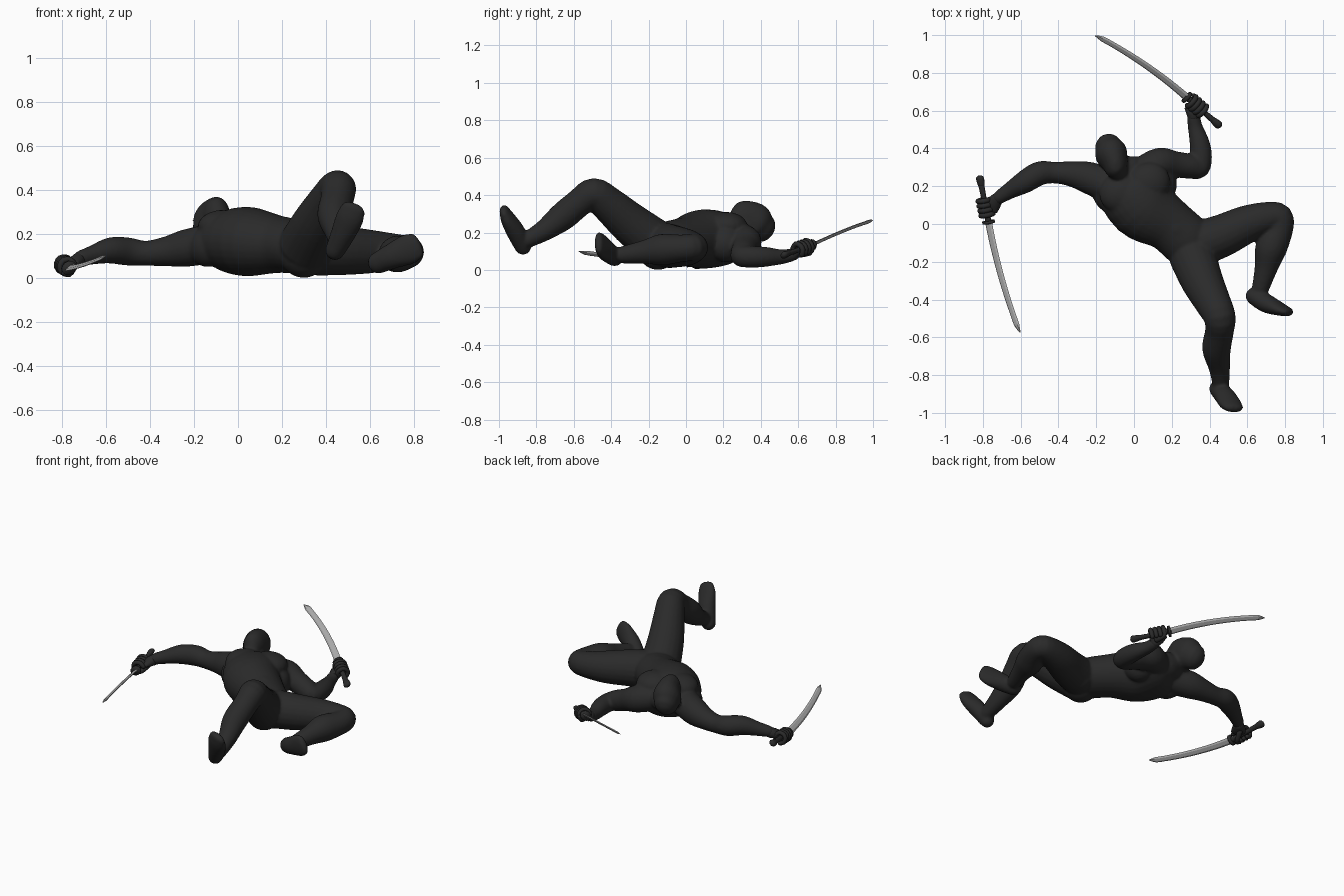
import bpy, bmesh, math
from mathutils import Vector as V, Matrix

if "Cube" in bpy.data.objects:
    bpy.data.objects.remove(bpy.data.objects["Cube"])


def material(name, c):
    m = bpy.data.materials.new(name)
    m.diffuse_color = (*c, 1)
    m.use_nodes = True
    m.node_tree.nodes["Principled BSDF"].inputs["Base Color"].default_value = m.diffuse_color
    return m


DARK = material("charcoal cloth", (0.023, 0.023, 0.023))
STEEL = material("steel grey", (0.42, 0.42, 0.42))


def spline(rows, n):
    """Catmull-Rom through rows of numbers."""
    out = []
    for i in range(len(rows) - 1):
        a, b, c, d = (rows[max(0, min(len(rows) - 1, i + k))] for k in (-1, 0, 1, 2))
        for j in range(n):
            t = j / n
            out.append([0.5 * (2*q + (r-p)*t + (2*p-5*q+4*r-s)*t*t + (3*q-p-3*r+s)*t**3)
                        for p, q, r, s in zip(a, b, c, d)])
    return out + [list(rows[-1])]


def loft(bm, rows, wide, sides=20, n=4, cap=True):
    """Closed tube; rows are x, y, z, half width[, half depth]."""
    rows = spline([tuple(r) if len(r) == 5 else (*r, r[3]) for r in rows], n)
    wide = V(wide)
    rings = []
    for i, r in enumerate(rows):
        t = (V(rows[min(i+1, len(rows)-1)][:3]) - V(rows[max(i-1, 0)][:3])).normalized()
        w = (wide - t * wide.dot(t)).normalized()
        rings.append((V(r[:3]), w, t.cross(w), r[3], r[4], t))
    if cap:  # rounded ends
        def dome(sec, s):
            p, w, d, a, b, t = sec
            return [(p + t * s * min(a, b) * math.sin(k), w, d, a*math.cos(k), b*math.cos(k), t)
                    for k in (0.5, 1.0, 1.4)]
        rings = dome(rings[0], -1)[::-1] + rings + dome(rings[-1], 1)
    vs = []
    for p, w, d, a, b, t in rings:
        vs.append([bm.verts.new(p + w*a*math.cos(2*math.pi*k/sides) + d*b*math.sin(2*math.pi*k/sides))
                   for k in range(sides)])
    for A, B in zip(vs, vs[1:]):
        for k in range(sides):
            bm.faces.new((A[k], A[(k+1) % sides], B[(k+1) % sides], B[k]))
    bm.faces.new(vs[0][::-1])
    bm.faces.new(vs[-1])


def blob(bm, c, r, spin=0):
    m = Matrix.Translation(c) @ Matrix.Rotation(math.radians(spin), 4, 'Z') @ Matrix.Diagonal((*r, 1))
    bmesh.ops.create_uvsphere(bm, u_segments=20, v_segments=12, radius=1, matrix=m)


def finish(bm, name, mat, smooth=True):
    bmesh.ops.recalc_face_normals(bm, faces=bm.faces)
    me = bpy.data.meshes.new(name)
    bm.to_mesh(me)
    bm.free()
    me.materials.append(mat)
    for p in me.polygons:
        p.use_smooth = smooth
    ob = bpy.data.objects.new(name, me)
    bpy.context.collection.objects.link(ob)
    return ob


X, Z = (1, 0, 0), (0, 0, 1)
bm = bmesh.new()
# torso, reclining diagonally
loft(bm, [(-.05, .265, .18, .12, .085), (-.015, .21, .168, .19, .14), (.05, .088, .165, .18, .158),
          (.185, -.005, .152, .143, .13), (.28, -.09, .14, .14, .12), (.34, -.15, .13, .11, .1)], (.86, .5, 0), 28)
# chest, back, belly and seat muscles
blob(bm, (-.065, .165, .235), (.12, .11, .075), 15)
blob(bm, (.075, .215, .235), (.12, .11, .075), 35)
blob(bm, (.135, .215, .14), (.09, .1, .10), 30)
blob(bm, (-.14, .15, .14), (.075, .1, .09), 30)
blob(bm, (.20, -.01, .20), (.075, .13, .08), 45)
blob(bm, (.30, -.15, .11), (.11, .11, .11))
blob(bm, (.38, -.08, .11), (.10, .10, .10))
# neck and hooded head
loft(bm, [(-.05, .24, .19, .085), (-.07, .29, .21, .065), (-.105, .35, .23, .06)], X)
loft(bm, [(-.07, .25, .255, .04, .045), (-.09, .29, .268, .06, .088), (-.1, .318, .27, .07, .102),
          (-.12, .37, .25, .086, .106), (-.133, .40, .228, .075, .086)], X)
# raised bent leg
loft(bm, [(.31, -.17, .15, .125), (.36, -.3, .25, .112), (.42, -.42, .355, .095), (.454, -.495, .407, .085),
          (.452, -.57, .36, .076), (.437, -.66, .285, .076), (.452, -.76, .21, .057), (.46, -.85, .16, .044)], X)
# leg folded flat to the side
loft(bm, [(.36, -.1, .13, .12), (.47, -.06, .125, .113), (.6, .0, .12, .1), (.71, .035, .12, .083),
          (.77, .035, .12, .073), (.768, -.03, .115, .074), (.725, -.13, .108, .084), (.70, -.23, .095, .062),
          (.67, -.34, .08, .046)], Z)
# feet
loft(bm, [(.442, -.872, .125, .045, .045), (.478, -.908, .2, .056, .05), (.508, -.95, .27, .064, .04),
          (.526, -.972, .316, .056, .026)], (.87, 0, -.5))
loft(bm, [(.638, -.382, .068, .05, .047), (.70, -.42, .098, .058, .05), (.77, -.45, .128, .07, .036),
          (.812, -.465, .146, .062, .024)], (-.4, 0, .9))
# outstretched arm
loft(bm, [(-.13, .2, .155, .09), (-.24, .245, .135, .085), (-.33, .265, .12, .068), (-.42, .272, .112, .057),
          (-.50, .268, .12, .064), (-.58, .222, .125, .06), (-.66, .175, .105, .044), (-.715, .14, .09, .036)], Z)
# folded arm
loft(bm, [(.06, .28, .165, .085), (.14, .32, .15, .085), (.22, .315, .12, .07), (.30, .305, .09, .066),
          (.345, .30, .073, .058), (.355, .36, .07, .058), (.347, .43, .07, .053), (.325, .51, .07, .04),
          (.315, .565, .08, .035)], Z)
body = finish(bm, "body", DARK)
mod = body.modifiers.new("blend", 'REMESH')
mod.mode = 'VOXEL'
mod.voxel_size = 0.009
mod.use_smooth_shade = True
mod = body.modifiers.new("soften", 'SMOOTH')
mod.factor = 0.5
mod.iterations = 5


def sword_and_hand(side, pommel, guard, tip, bow, sag, wrist, hold):
    pommel, guard, tip, bow, wrist = V(pommel), V(guard), V(tip), V(bow).normalized(), V(wrist)
    axis = (guard - pommel).normalized()
    # curved blade with slanted point
    bm = bmesh.new()
    rows = []
    for i in range(11):
        t = i / 10 * .93
        rows.append((*(guard.lerp(tip, t) + bow * sag * 4 * t * (1 - t)), .023 - .006 * t, .007))
    rows.append((*(tip - bow * .004), .002, .001))
    loft(bm, rows, bow, 6, 2, False)
    finish(bm, side + "_blade", STEEL, False)
    # grip, pommel and guard
    bm = bmesh.new()
    loft(bm, [(*pommel, .019, .015), (*pommel.lerp(guard, .5), .015, .012), (*guard, .018, .014)], bow, 10)
    loft(bm, [(*pommel, .024, .018), (*(pommel + axis * .03), .02, .016)], bow, 10, 2)
    loft(bm, [(*(guard - axis * .007), .036, .03), (*(guard + axis * .007), .036, .03)], bow, 12, 1, False)
    finish(bm, side + "_hilt", DARK)
    # palm, curled fingers and thumb
    bm = bmesh.new()
    c = pommel.lerp(guard, hold)
    p = wrist - c
    p = (p - axis * p.dot(axis)).normalized()
    q = axis.cross(p)
    loft(bm, [(*wrist, .034, .034), (*(wrist.lerp(c + p * .03, .6)), .042, .028), (*(c + p * .028), .048, .02)],
         axis, 14)
    for k in range(4):
        o = c + axis * (k - 1.5) * .026
        loft(bm, [(*(o + .034 * (p * math.cos(a) + q * math.sin(a))), .014) for a in (0, .9, 1.8, 2.7, 3.6, 4.4)],
             axis, 8, 2)
    loft(bm, [(*(wrist.lerp(c, .5) - q * .02), .018), (*(c - q * .036 + axis * .03), .015),
              (*(c - q * .02 - p * .025 + axis * .05), .012)], p, 8, 3)
    finish(bm, side + "_hand", DARK)


sword_and_hand("right", (-.815, .24, .075), (-.77, .01, .046), (-.605, -.575, .098), (-.75, -.1, -.6), .018,
               (-.725, .132, .082), .66)
sword_and_hand("left", (.447, .525, .08), (.28, .67, .132), (-.205, 1.0, .265), (.45, .55, .5), .022,
               (.315, .575, .085), .68)
